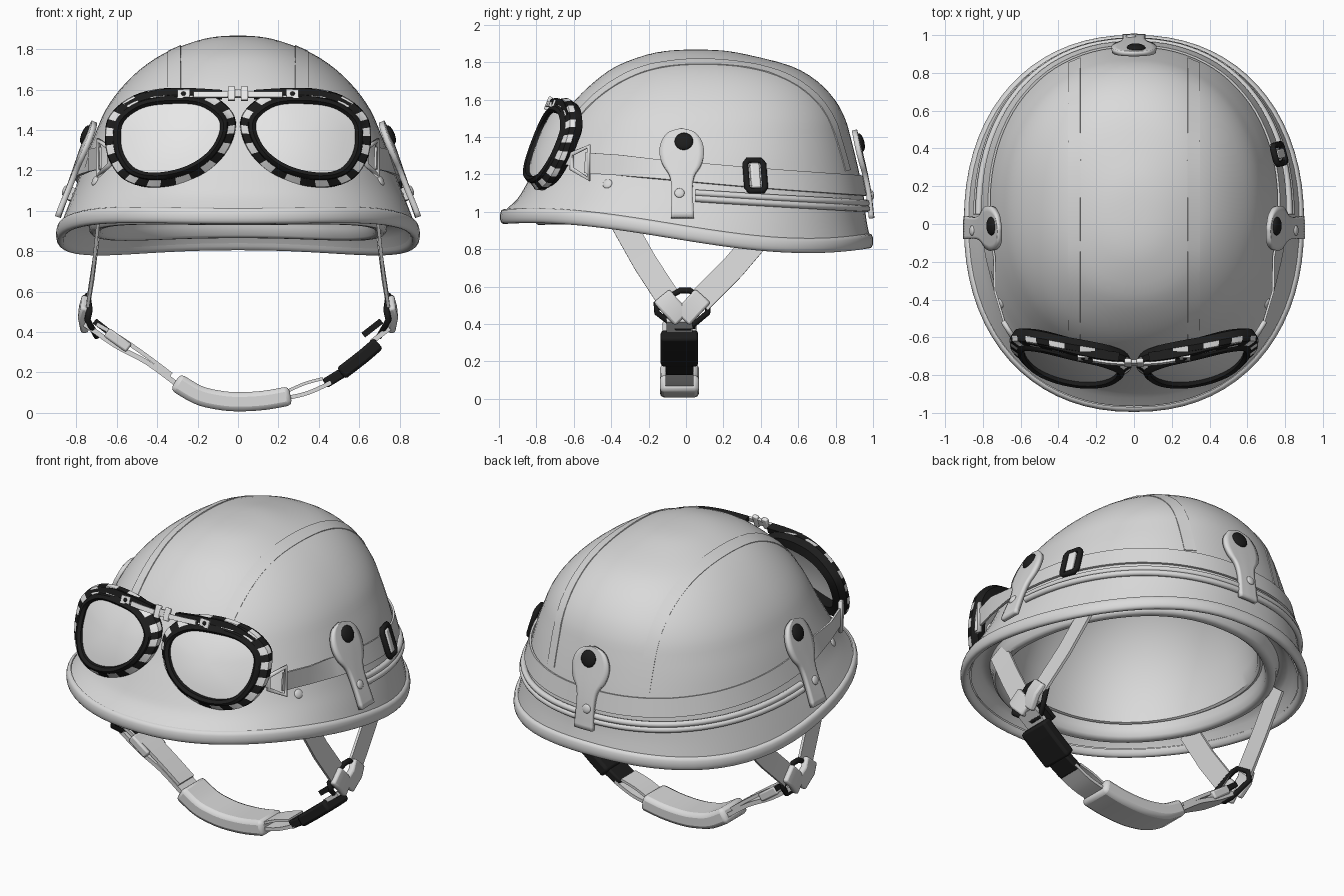
import bpy, bmesh, math
from mathutils import Vector as V
from mathutils.bvhtree import BVHTree

cube = bpy.data.objects.get("Cube")
if cube:
    bpy.data.objects.remove(cube, do_unlink=True)


def material(name, value):
    m = bpy.data.materials.new(name)
    m.use_nodes = True
    col = (value, value, value, 1)
    m.diffuse_color = col
    m.node_tree.nodes["Principled BSDF"].inputs["Base Color"].default_value = col
    return m


GREY = material("light grey", 0.7)
WHITE = material("white", 0.8)
BLACK = material("black", 0.012)


def spline(pts, steps, closed=False):
    """Smooth curve through points of any dimension."""
    n, out = len(pts), []
    at = (lambda i: pts[i % n]) if closed else (lambda i: pts[max(0, min(n - 1, i))])
    for i in range(n if closed else n - 1):
        a, b, c, d = (V(at(i + k)) for k in (-1, 0, 1, 2))
        for k in range(steps):
            t = k / steps
            out.append(b + (c - a) * t / 2 + (a * 2 - b * 5 + c * 4 - d) * t * t / 2
                       + (b * 3 - a - c * 3 + d) * t ** 3 / 2)
    return out if closed else out + [V(pts[-1])]


def grid(name, rows, mats, wrap=False, caps=False, rule=None, angle=40):
    """Skin a mesh over rows of points."""
    bm = bmesh.new()
    vs = [[bm.verts.new(p) for p in r] for r in rows]
    n = len(rows[0])
    for i in range(len(rows) - 1):
        for j in range(n if wrap else n - 1):
            k = (j + 1) % n
            f = bm.faces.new((vs[i][j], vs[i][k], vs[i + 1][k], vs[i + 1][j]))
            f.material_index = rule(i, j) if rule else 0
    if caps:
        bm.faces.new(vs[0])
        bm.faces.new(vs[-1])
    bmesh.ops.remove_doubles(bm, verts=bm.verts, dist=1e-5)
    bmesh.ops.recalc_face_normals(bm, faces=bm.faces)
    me = bpy.data.meshes.new(name)
    bm.to_mesh(me)
    bm.free()
    for m in mats:
        me.materials.append(m)
    ob = bpy.data.objects.new(name, me)
    bpy.context.collection.objects.link(ob)
    bpy.ops.object.select_all(action="DESELECT")
    ob.select_set(True)
    bpy.context.view_layer.objects.active = ob
    bpy.ops.object.shade_smooth_by_angle(angle=math.radians(angle))
    return ob


def ribbon(name, path, width, thick, mat, normals=None, up=None, bevel=0):
    """Flat strap along a path, faced by normals or spread along up."""
    path = [V(p) for p in path]
    rows = []
    for i, p in enumerate(path):
        t = (path[min(i + 1, len(path) - 1)] - path[max(i - 1, 0)]).normalized()
        n = V(normals[i]) if normals else t.cross(V(up)).normalized()
        w = n.cross(t).normalized() * width / 2
        n = t.cross(w).normalized() * thick / 2
        rows.append([p + w + n, p - w + n, p - w - n, p + w - n])
    ob = grid(name, rows, [mat], wrap=True, caps=True)
    if bevel:
        mod = ob.modifiers.new("bevel", "BEVEL")
        mod.width, mod.segments = bevel, 2


def tube(name, pts, radius, mat, closed=False):
    cu = bpy.data.curves.new(name, "CURVE")
    cu.dimensions, cu.bevel_depth, cu.bevel_resolution = "3D", radius, 2
    sp = cu.splines.new("POLY")
    sp.points.add(len(pts) - 1)
    for q, p in zip(sp.points, pts):
        q.co = (*p, 1)
    sp.use_cyclic_u, sp.use_smooth, cu.use_fill_caps = closed, True, True
    cu.materials.append(mat)
    ob = bpy.data.objects.new(name, cu)
    bpy.context.collection.objects.link(ob)


def stud(name, p, n, r, mat, flat=0.4):
    bpy.ops.mesh.primitive_uv_sphere_add(segments=16, ring_count=8, radius=r, location=p)
    ob = bpy.context.object
    ob.name = name
    ob.scale.z = flat
    ob.rotation_euler = V(n).to_track_quat("Z", "Y").to_euler()
    ob.data.materials.append(mat)
    bpy.ops.object.shade_smooth()


# Helmet shell: level, half width, front, back, share of the wavy rim line
def ring(z, w, yf, yr, fade, n=72):
    pts = []
    for i in range(n):
        a = math.tau * i / n
        c, s = math.cos(a), math.sin(a)
        sx, sy = (math.copysign(abs(q) ** (2 / 2.2), q) for q in (c, s))
        wave = -0.156 * sy + 0.025 * sy ** 2 + 0.091 * sy ** 3
        pts.append(V((w * sx, (yf + yr) / 2 + (yr - yf) / 2 * sy, z + fade * wave)))
    return pts


dome = [(.92, .877, -.965, .98, 1), (1.0, .848, -.90, .963, .8), (1.1, .81, -.86, .95, .4),
        (1.2, .775, -.815, .93, .2), (1.3, .74, -.77, .905, 0), (1.4, .70, -.72, .88, 0),
        (1.5, .655, -.665, .85, 0), (1.6, .585, -.59, .795, 0), (1.7, .485, -.485, .70, 0),
        (1.78, .365, -.37, .56, 0), (1.84, .21, -.21, .33, 0), (1.863, .10, -.08, .19, 0),
        (1.868, 0, .05, .05, 0)]
shell = grid("helmet_shell", [ring(*r) for r in spline(dome, 3)], [GREY], wrap=True)
tree = BVHTree.FromPolygons([v.co for v in shell.data.vertices],
                            [p.vertices[:] for p in shell.data.polygons])

# Rolled rim, then the lining inside
lip = [(.925, .875), (.918, .893), (.89, .901), (.86, .898), (.846, .885), (.85, .865), (.88, .85)]
grid("rolled_rim", [ring(z, w, -w - .094, w + .1, 1) for z, w in spline(lip, 2)], [GREY], wrap=True)
inside = [(.88, .85, 1), (.96, .80, .8), (.97, .75, .6), (.90, .735, .5), (.885, .71, .5),
          (.90, .68, .5), (.98, .665, .4), (.985, .64, .3), (1.2, .62, 0), (1.45, .53, 0),
          (1.65, .36, 0), (1.73, .18, 0), (1.75, .02, 0), (1.75, 0, 0)]
grid("inner_liner", [ring(z, w, -w * 1.1, w * 1.11, f) for z, w, f in spline(inside, 2)],
     [GREY], wrap=True)


def cast(origin, inward):
    """Shell point and outward normal along a ray, or the nearest where the ray passes by."""
    origin, inward = V(origin), V(inward)
    p, n, *_ = tree.ray_cast(origin, inward)
    if p is None:
        p, n, *_ = tree.find_nearest(origin + inward * 2.1)
    return p, (-n if n.dot(inward) > 0 else n)


def around(th, z, lift):
    """Point and normal on the shell at an angle around it."""
    d = V((math.cos(th), math.sin(th), 0))
    zz = z(0.05 + 0.86 * math.sin(th))
    p, n = cast(V((0, .05, zz)) + d * 3, -d)
    return p + n * lift, n


# Seam tapes over the crown
for x in (-.315, .315):
    path, norms = [], []
    for i in range(41):
        d = V((0, math.cos(math.pi * i / 40), math.sin(math.pi * i / 40)))
        p, n = cast(V((x, .05, 1.22)) + d * 3, -d)
        path.append(p)
        norms.append(n)
    ribbon("crown_seam", path, .07, .008, GREY, normals=norms)

# Goggle strap around the back and the elastic cord below it
band = [around(-.3 + (math.pi + .6) * i / 60, lambda y: 1.21 - .08 * y, .012) for i in range(61)]
lead = [((.68, -.54, 1.262), (.85, -.5, 0)), ((.735, -.36, 1.25), (.95, -.3, 0))]
tail = [((-p[0], *p[1:]), (-n[0], *n[1:])) for p, n in reversed(lead)]
full = lead + band + tail
ribbon("goggle_strap", [p for p, n in full], .11, .012, GREY, normals=[n for p, n in full])
for k in (0, 1):
    tube("elastic_cord", [around(math.pi * i / 60, lambda y: 1.1 - .06 * y - .03 * k, .012)[0]
                          for i in range(61)], .018, GREY)

# Black slider on the strap, left side only
p, n = around(.4, lambda y: 1.185, .03)
side = V((0, 0, 1)).cross(n).normalized()
up = n.cross(side)
corners = [(.05, .065), (.035, .085), (-.035, .085), (-.05, .065),
           (-.05, -.065), (-.035, -.085), (.035, -.085), (.05, -.065)]
tube("strap_slider", [p + side * a + up * b for a, b in corners], .017, BLACK, closed=True)
ribbon("slider_fold", [p - up * .07, p + up * .07], .05, .03, WHITE, normals=[n, n], bevel=.008)

# Keyhole tabs on both sides and the back, each with a snap and a rivet
outline = [(.96, .06), (1.1, .055), (1.18, .065), (1.24, .1), (1.3, .115), (1.36, .105),
           (1.41, .067), (1.43, .005)]
for out, along, mid in (((1, 0, 0), (0, 1, 0), -.02), ((-1, 0, 0), (0, 1, 0), -.02),
                        ((0, 1, 0), (1, 0, 0), 0)):
    out, along = V(out), V(along)

    def spot(s, z, lift):
        p, n = cast(out * 3 + along * (mid + s) + V((0, 0, z)), -out)
        return p + n * lift, n

    rows = [[spot(h * k / 4, z, .03)[0] for k in range(-4, 5)] for z, h in spline(outline, 4)]
    tab = grid("strap_tab", rows, [GREY])
    mod = tab.modifiers.new("thickness", "SOLIDIFY")
    mod.thickness, mod.offset = .028, 0
    stud("tab_snap", *spot(.01, 1.36, .045), .05, BLACK)
    stud("tab_rivet", *spot(-.015, 1.085, .045), .027, GREY)

for s in (-1, 1):
    q, n = cast((s * 3, -.42, 1.15), (-s, 0, 0))
    stud("vent_rivet", q, n, .027, GREY)

# Goggles: lens, striped frame, top bar and strap clip on each side
eye = [(.585, 1.37), (.565, 1.45), (.47, 1.515), (.33, 1.535), (.19, 1.525), (.095, 1.46),
       (.09, 1.38), (.15, 1.285), (.26, 1.215), (.4, 1.185), (.51, 1.205), (.57, 1.28)]
mid = V((.34, 1.37))
loop = spline(eye, 5, closed=True)


def face_y(x, z):
    return -.81 + .42 * (z - 1.36) + .4 * x * x


def goggle_row(s, off, depth):
    row = []
    for o in loop:
        q = o + (o - mid).normalized() * off
        row.append((s * q.x, face_y(*o) + depth, q.y))
    return row


section = [(-.005, .03), (-.005, -.015), (.012, -.028), (.03, -.015), (.034, .0), (.07, .025),
           (.074, .055), (.05, .09), (-.005, .09), (-.005, .03)]
for s in (-1, 1):
    grid("goggle_frame", [goggle_row(s, *c) for c in section], [BLACK, WHITE], wrap=True,
         rule=lambda i, j: int(i in (4, 5) and j // 2 % 2 == 0))
    rows = []
    for k in (1, .75, .5, .25, 0):
        pts = [mid + (o - mid) * k for o in loop]
        rows.append([(s * q.x, face_y(*q) - .02 * (1 - k * k) + .005, q.y) for q in pts])
    grid("goggle_lens", rows, [WHITE], wrap=True)
    bar = spline([(.08, 1.575), (.27, 1.585), (.42, 1.57), (.55, 1.51)], 4)
    ribbon("frame_top_bar", [(s * x, face_y(x, z) + .01, z) for x, z in bar], .035, .05, BLACK,
           up=(0, .3, 1))
    arm = [(s * x, face_y(x, 1.58) - .025, 1.575) for x in (.05, .14, .22)]
    ribbon("bridge_arm", arm, .028, .014, WHITE, up=(0, .4, 1))
    at = V((s * .27, face_y(.27, 1.58) - .02, 1.578))
    ribbon("bar_plate", [at - V((.03, 0, 0)), at + V((.03, 0, 0))], .045, .012, WHITE, up=(0, .4, 1))
    stud("bar_rivet", at, (0, -1, .3), .014, BLACK, .8)
    ribbon("clip_plate", [(s * .585, -.70, 1.3), (s * .64, -.61, 1.275)], .06, .014, GREY, up=(0, 0, 1))
    stud("clip_rivet", (s * .59, -.70, 1.3), (s, -1, 0), .02, GREY)
    tube("clip_loop", [(s * x, y, z) for x, y, z in ((.635, -.61, 1.31), (.635, -.61, 1.23),
         (.69, -.52, 1.175), (.69, -.52, 1.35))], .014, GREY, closed=True)
    ribbon("bridge_lug", [(s * .05, -.735, 1.58), (s * .014, -.735, 1.58)], .075, .025, WHITE,
           up=(0, .4, 1), bevel=.006)
ribbon("bridge_pin", [(-.02, -.735, 1.58), (.02, -.735, 1.58)], .04, .02, GREY, up=(0, .4, 1))

# Chin harness: V straps, black ring and folded ends on each side
for s in (-1, 1):
    face = [(s, 0, .1)] * 3
    ribbon("front_harness_strap", [(s * .69, -.355, .97), (s * .715, -.22, .73), (s * .745, -.09, .53)],
           .13, .016, GREY, normals=face)
    ribbon("rear_harness_strap", [(s * .69, .42, .90), (s * .715, .25, .70), (s * .745, .07, .52)],
           .13, .016, GREY, normals=face)
    diamond = [(.745, -.03, .58), (.735, -.16, .51), (.745, -.155, .46), (.70, -.05, .38),
               (.70, .02, .38), (.745, .115, .46), (.735, .12, .51), (.745, .02, .58)]
    tube("harness_ring", [(s * x, y, z) for x, y, z in diamond], .016, BLACK, closed=True)
    for y in (-.13, .09):
        ribbon("folded_end", [(s * .755, y, .55), (s * .77, y * .6 - .01, .50), (s * .755, -.02, .43)],
               .11, .04, GREY, normals=face, bevel=.012)
    ribbon("ring_keeper", [(s * .71, -.02, .455), (s * .62, -.02, .385)], .14, .03, BLACK, up=(0, 1, 0))


# Chin strap with its sleeve, adjuster and side-release buckle
def chin(name, pts, width, thick, mat, bevel=0, steps=4):
    ribbon(name, spline([(x, -.035, z) for x, z in pts], steps), width, thick, mat, up=(0, 1, 0), bevel=bevel)


chin("chin_sleeve", [(-.31, .155), (-.2, .09), (-.1, .064), (0, .055), (.13, .062), (.26, .085)],
     .21, .095, GREY, .03)
chin("chin_strap_right", [(-.76, .44), (-.6, .33), (-.45, .25), (-.3, .14)], .15, .025, GREY)
chin("strap_overlap", [(-.7, .44), (-.58, .37), (-.45, .28), (-.33, .19)], .14, .02, GREY)
chin("strap_adjuster", [(-.65, .40), (-.54, .32)], .18, .05, GREY, .01, 1)
chin("chin_strap_left", [(.25, .075), (.35, .10), (.46, .15)], .15, .02, GREY)
chin("strap_overlap", [(.25, .11), (.33, .145), (.42, .17)], .14, .015, GREY)
chin("buckle_body", [(.695, .345), (.62, .28), (.51, .195)], .2, .07, BLACK, .015)
chin("buckle_tip", [(.52, .2), (.43, .145)], .15, .05, BLACK, .01, 1)
chin("buckle_strap", [(.75, .42), (.66, .35)], .14, .025, GREY, 0, 1)
